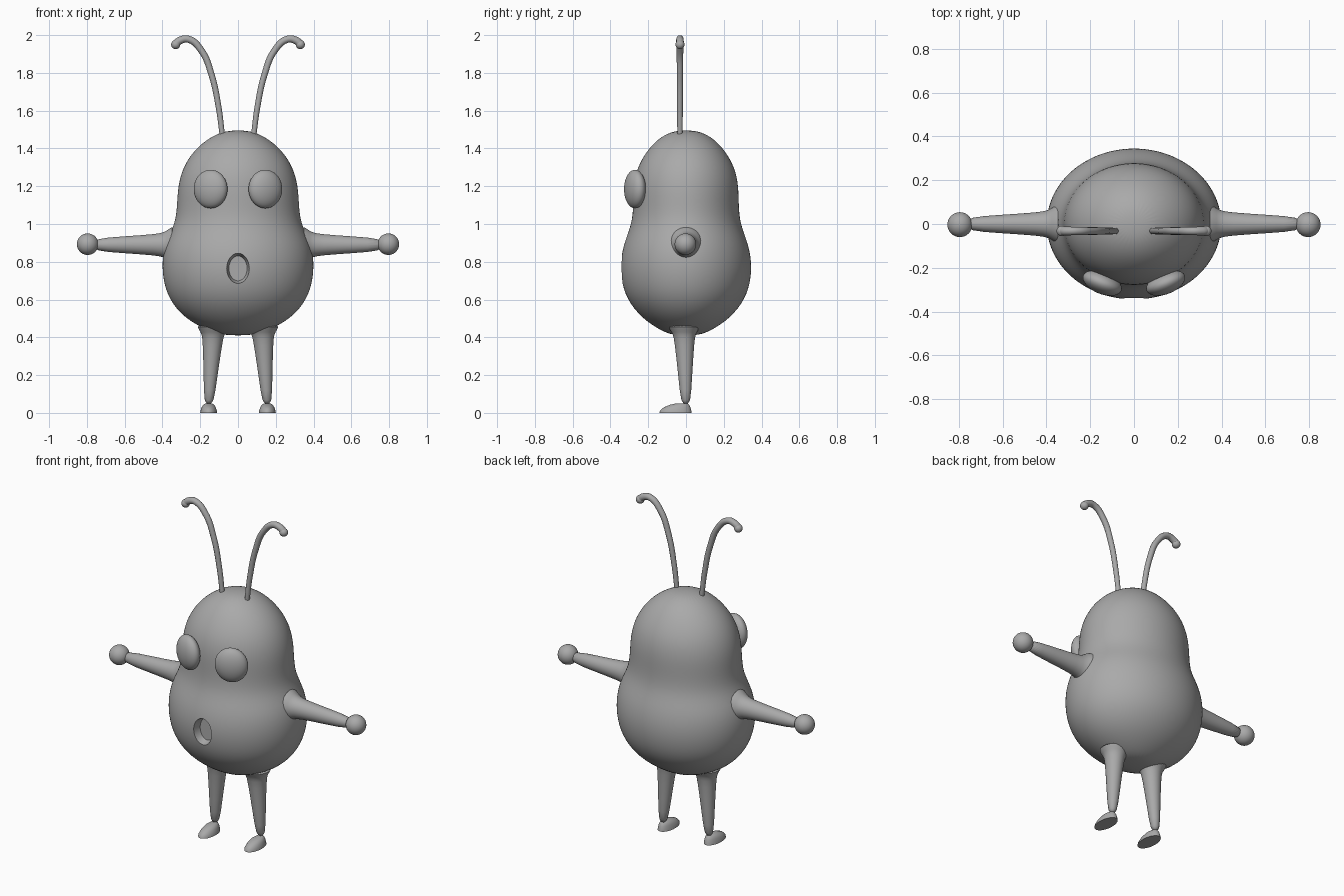
import bpy, bmesh
from math import cos, sin, pi, radians
from mathutils import Matrix, Vector

cube = bpy.data.objects.get("Cube")
if cube:
    bpy.data.objects.remove(cube, do_unlink=True)

skin = bpy.data.materials.new("plain_grey")
skin.use_nodes = True
skin.diffuse_color = (0.4, 0.4, 0.4, 1)
skin.node_tree.nodes["Principled BSDF"].inputs["Base Color"].default_value = (0.4, 0.4, 0.4, 1)


def select_only(obj):
    bpy.ops.object.select_all(action="DESELECT")
    obj.select_set(True)
    bpy.context.view_layer.objects.active = obj


def finish(name, bm, matrix, subdivisions=0):
    """Turn a bmesh into a smooth object with its placement baked in."""
    bm.transform(matrix)
    bmesh.ops.recalc_face_normals(bm, faces=bm.faces)
    mesh = bpy.data.meshes.new(name)
    bm.to_mesh(mesh)
    bm.free()
    mesh.materials.append(skin)
    obj = bpy.data.objects.new(name, mesh)
    bpy.context.collection.objects.link(obj)
    select_only(obj)
    if subdivisions:
        mod = obj.modifiers.new("smooth", "SUBSURF")
        mod.levels = mod.render_levels = subdivisions
        bpy.ops.object.modifier_apply(modifier=mod.name)
    bpy.ops.object.shade_smooth_by_angle(angle=radians(40))
    return obj


def loft(name, rings, matrix=Matrix(), segments=24, subdivisions=0):
    """Skin elliptical rings given as (z, centre x, centre y, radius x, radius y)."""
    bm = bmesh.new()
    loops = []
    for z, cx, cy, rx, ry in rings:
        angles = [2 * pi * i / segments for i in range(segments)]
        loops.append([bm.verts.new((cx + rx * cos(a), cy + ry * sin(a), z)) for a in angles])
    for low, high in zip(loops, loops[1:]):
        for i in range(segments):
            j = (i + 1) % segments
            bm.faces.new((low[i], low[j], high[j], high[i]))
    bm.faces.new(loops[0][::-1])
    bm.faces.new(loops[-1])
    return finish(name, bm, matrix, subdivisions)


def ellipsoid(name, centre, radii, matrix=Matrix(), yaw=0):
    bm = bmesh.new()
    bmesh.ops.create_uvsphere(bm, u_segments=32, v_segments=20, radius=1)
    place = Matrix.Translation(centre) @ Matrix.Rotation(yaw, 4, "Z")
    return finish(name, bm, matrix @ place @ Matrix.Diagonal((*radii, 1)))


# Body: pear-shaped torso running into a domed head (z, width, depth)
profile = [(0.41, 0.07, 0.06), (0.43, 0.15, 0.125), (0.50, 0.285, 0.235),
           (0.60, 0.367, 0.315), (0.70, 0.398, 0.345), (0.80, 0.405, 0.35),
           (0.90, 0.388, 0.33), (1.00, 0.334, 0.288), (1.10, 0.324, 0.28),
           (1.20, 0.32, 0.28), (1.30, 0.293, 0.26), (1.39, 0.235, 0.207),
           (1.46, 0.15, 0.14), (1.497, 0.06, 0.055)]
body = loft("body", [(z, 0, 0, rx, ry) for z, rx, ry in profile], segments=32, subdivisions=2)

# Mouth: shallow oval recess with a flared rim
cutter = loft("mouth_cutter", [(0.295, 0, 0.765, 0.048, 0.066), (0.32, 0, 0.765, 0.055, 0.075),
                               (0.40, 0, 0.765, 0.073, 0.098)],
              Matrix.Rotation(pi / 2, 4, "X"), segments=48)
cutter.hide_render = True
cut = body.modifiers.new("mouth", "BOOLEAN")
cut.operation = "DIFFERENCE"
cut.solver = "EXACT"
cut.object = cutter
select_only(body)
bpy.ops.object.modifier_apply(modifier=cut.name)
bpy.data.objects.remove(cutter, do_unlink=True)
bpy.ops.object.shade_smooth_by_angle(angle=radians(40))

arm_profile = [(0.33, 0.11), (0.365, 0.085), (0.39, 0.067), (0.43, 0.057),
               (0.60, 0.045), (0.78, 0.033)]
leg_profile = [(0.03, 0.025), (0.20, 0.037), (0.38, 0.053), (0.415, 0.06),
               (0.44, 0.075), (0.47, 0.10)]
foot_rings = [(0, 0.155, -0.055, 0.045, 0.085), (0.012, 0.155, -0.055, 0.043, 0.083),
              (0.03, 0.155, -0.047, 0.037, 0.07), (0.043, 0.155, -0.034, 0.029, 0.05),
              (0.051, 0.155, -0.02, 0.016, 0.028)]
antenna_path = [(0.083, 1.47), (0.103, 1.62), (0.14, 1.79), (0.195, 1.92),
                (0.262, 1.978), (0.31, 1.97), (0.333, 1.948)]

for side, label in ((1, "left"), (-1, "right")):
    flip = Matrix.Diagonal((side, 1, 1, 1))

    # Arm with a flared shoulder, and a ball hand
    loft(label + "_arm", [(x, -0.89, 0, r, r * 0.95) for x, r in arm_profile],
         flip @ Matrix.Rotation(pi / 2, 4, "Y"), subdivisions=1)
    ellipsoid(label + "_hand", (0.796, -0.003, 0.893), (0.057,) * 3, flip)

    # Leg leaning slightly outward, and a flat-soled foot
    loft(label + "_leg", [(z, 0.157 - 0.06 * z, -0.022 * z, r, r) for z, r in leg_profile],
         flip, subdivisions=1)
    loft(label + "_foot", foot_rings, flip)

    # Bulging eye turned to follow the head
    ellipsoid(label + "_eye", (0.145, -0.27, 1.185), (0.094, 0.05, 0.102), flip, radians(22))

    # Curled antenna thickening to a round tip
    curve = bpy.data.curves.new(label + "_antenna", "CURVE")
    curve.dimensions = "3D"
    curve.bevel_depth = 1
    curve.bevel_resolution = 4
    curve.resolution_u = 10
    spline = curve.splines.new("BEZIER")
    spline.bezier_points.add(len(antenna_path) - 1)
    for i, (point, (x, z)) in enumerate(zip(spline.bezier_points, antenna_path)):
        point.co = Vector((side * x, -0.032, z))
        point.handle_left_type = point.handle_right_type = "AUTO"
        point.radius = 0.014 + 0.0012 * i
    curve.materials.append(skin)
    antenna = bpy.data.objects.new(label + "_antenna", curve)
    bpy.context.collection.objects.link(antenna)
    select_only(antenna)
    bpy.ops.object.convert(target="MESH")
    ellipsoid(label + "_antenna_tip", (0.33, -0.032, 1.95), (0.024,) * 3, flip)
